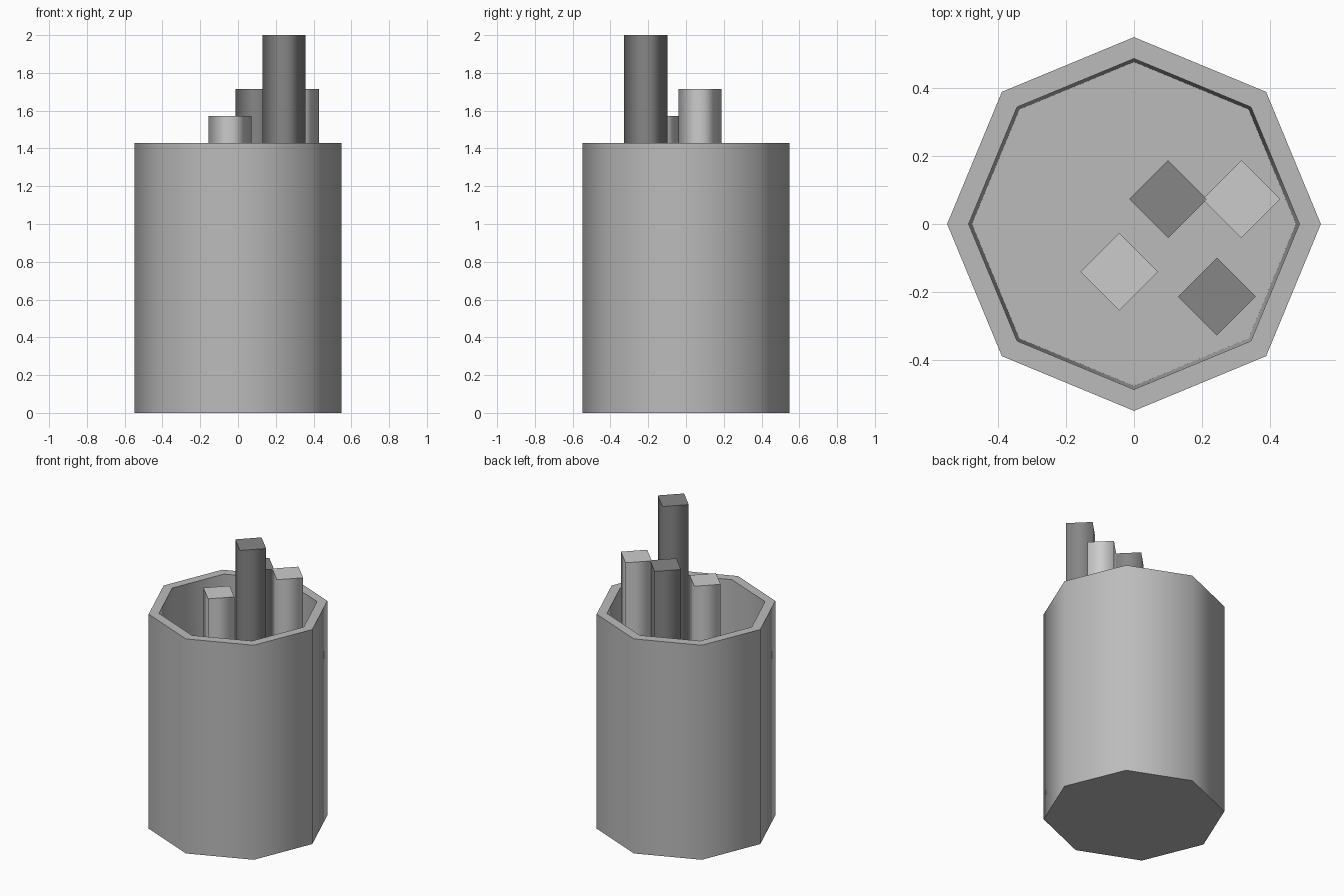
import bpy, bmesh, math

if "Cube" in bpy.data.objects:
    bpy.data.objects.remove(bpy.data.objects["Cube"])


def material(name, value):
    mat = bpy.data.materials.new(name)
    mat.diffuse_color = (value, value, value, 1)
    mat.use_nodes = True
    mat.node_tree.nodes["Principled BSDF"].inputs["Base Color"].default_value = mat.diffuse_color
    return mat


def lathe(name, profile, sides, centre, mat):
    """Closed low-poly solid of revolution; upright walls smooth, caps flat."""
    bm = bmesh.new()
    rings = []
    for r, z in profile:
        rings.append([bm.verts.new((r * math.cos(math.tau * i / sides),
                                    r * math.sin(math.tau * i / sides), z))
                      for i in range(sides)])
    for a, b in zip(rings, rings[1:]):
        for i in range(sides):
            j = (i + 1) % sides
            bm.faces.new((a[i], a[j], b[j], b[i]))
    bm.faces.new(rings[0][::-1])
    bm.faces.new(rings[-1])
    bmesh.ops.recalc_face_normals(bm, faces=bm.faces)
    for f in bm.faces:
        f.smooth = abs(f.normal.z) < 0.5
    for e in bm.edges:
        e.smooth = all(f.smooth for f in e.link_faces)
    mesh = bpy.data.meshes.new(name)
    bm.to_mesh(mesh)
    bm.free()
    mesh.materials.append(mat)
    obj = bpy.data.objects.new(name, mesh)
    obj.location = (*centre, 0)
    bpy.context.collection.objects.link(obj)
    return obj


cup_grey = material("cup_grey", 0.5)
light = material("light_grey", 0.65)
dark = material("dark_grey", 0.24)

# Octagonal cup with a slightly tapered hollow
FLOOR = 0.07
lathe("cup", [(0.548, 0), (0.548, 1.43), (0.485, 1.43), (0.475, FLOOR)],
      8, (0, 0), cup_grey)

# Square pencils standing on the cup floor
pencils = [
    ("pencil_tall_dark", (0.243, -0.213), 2.0, dark),
    ("pencil_middle_dark", (0.10, 0.073), 1.715, dark),
    ("pencil_middle_light", (0.315, 0.073), 1.715, light),
    ("pencil_short_light", (-0.043, -0.14), 1.573, light),
]
for name, centre, top, mat in pencils:
    lathe(name, [(0.114, FLOOR), (0.114, top)], 4, centre, mat)
